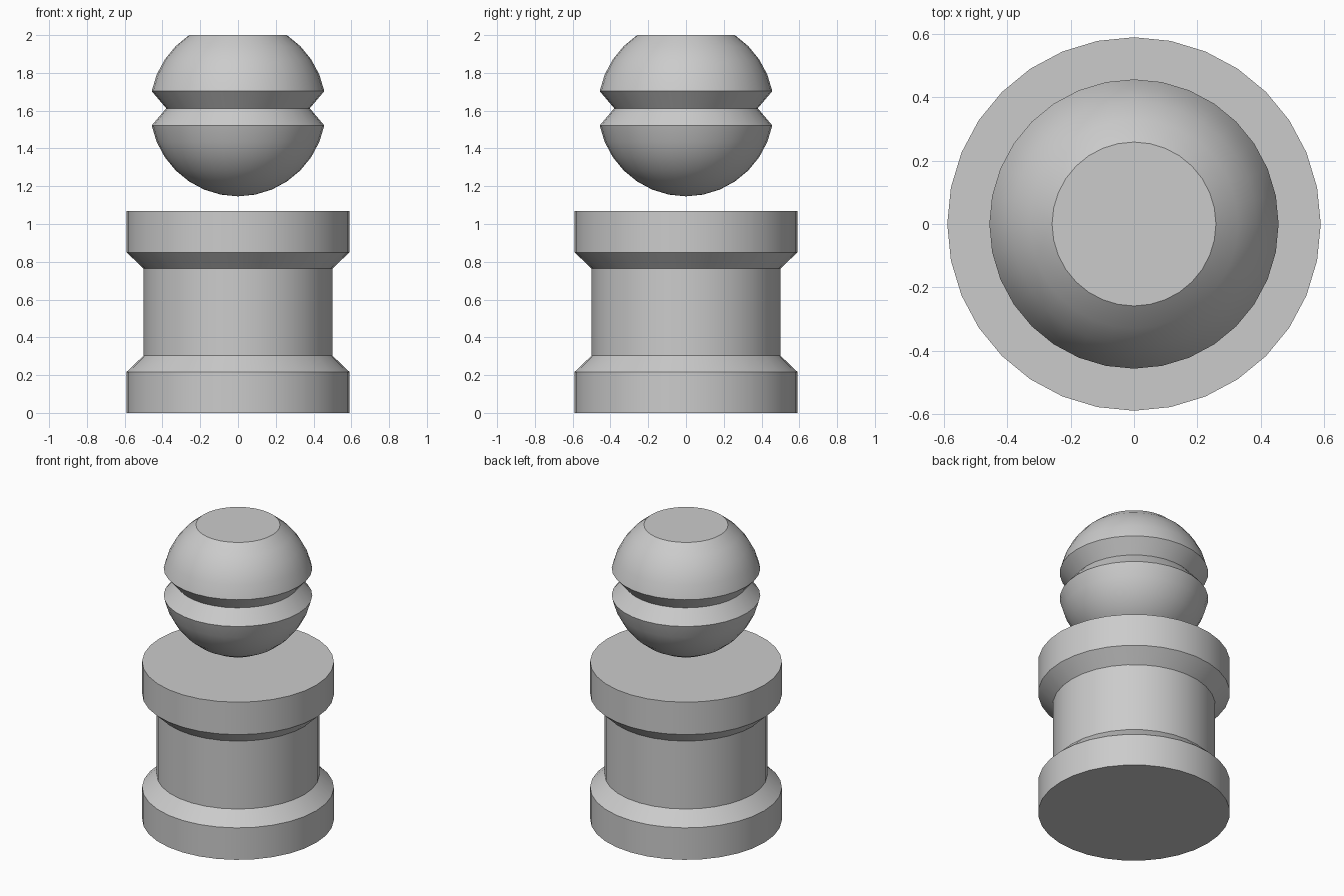
import bpy, bmesh
from math import sin, cos, pi, radians

if "Cube" in bpy.data.objects:
    bpy.data.objects.remove(bpy.data.objects["Cube"])

SIDES = 32


def lathe(name, profile):
    """Spin (radius, z) points, listed bottom to top, into a closed solid."""
    bm = bmesh.new()
    rings = []
    for r, z in profile:
        if r < 1e-4:
            rings.append([bm.verts.new((0, 0, z))] * SIDES)
        else:
            rings.append([bm.verts.new((r * cos(2 * pi * i / SIDES), r * sin(2 * pi * i / SIDES), z))
                          for i in range(SIDES)])
    for low, high in zip(rings, rings[1:]):
        for i in range(SIDES):
            j = (i + 1) % SIDES
            corners = [low[i], low[j], high[j], high[i]]
            bm.faces.new(list(dict.fromkeys(corners)))
    # flat end caps
    if profile[0][0] > 1e-4:
        bm.faces.new(rings[0][::-1])
    if profile[-1][0] > 1e-4:
        bm.faces.new(rings[-1])
    mesh = bpy.data.meshes.new(name)
    bm.to_mesh(mesh)
    bm.free()
    obj = bpy.data.objects.new(name, mesh)
    bpy.context.collection.objects.link(obj)
    bpy.ops.object.select_all(action='DESELECT')
    obj.select_set(True)
    bpy.context.view_layer.objects.active = obj
    bpy.ops.object.shade_smooth_by_angle(angle=radians(30))
    return obj


# pedestal: waisted drum with a rim at each end
lathe("pedestal", [(0.59, 0), (0.59, 0.217), (0.50, 0.303),
                   (0.50, 0.764), (0.59, 0.85), (0.59, 1.07)])

# floating ball: sphere rings, equator pinched into a groove, top cut flat
R, CENTRE, GROOVE = 0.466, 1.6125, 0.38
ball = []
for k in range(-8, 6):
    a = k * pi / 16
    ball.append((GROOVE if k == 0 else R * cos(a), CENTRE + R * sin(a)))
lathe("ball", ball)
